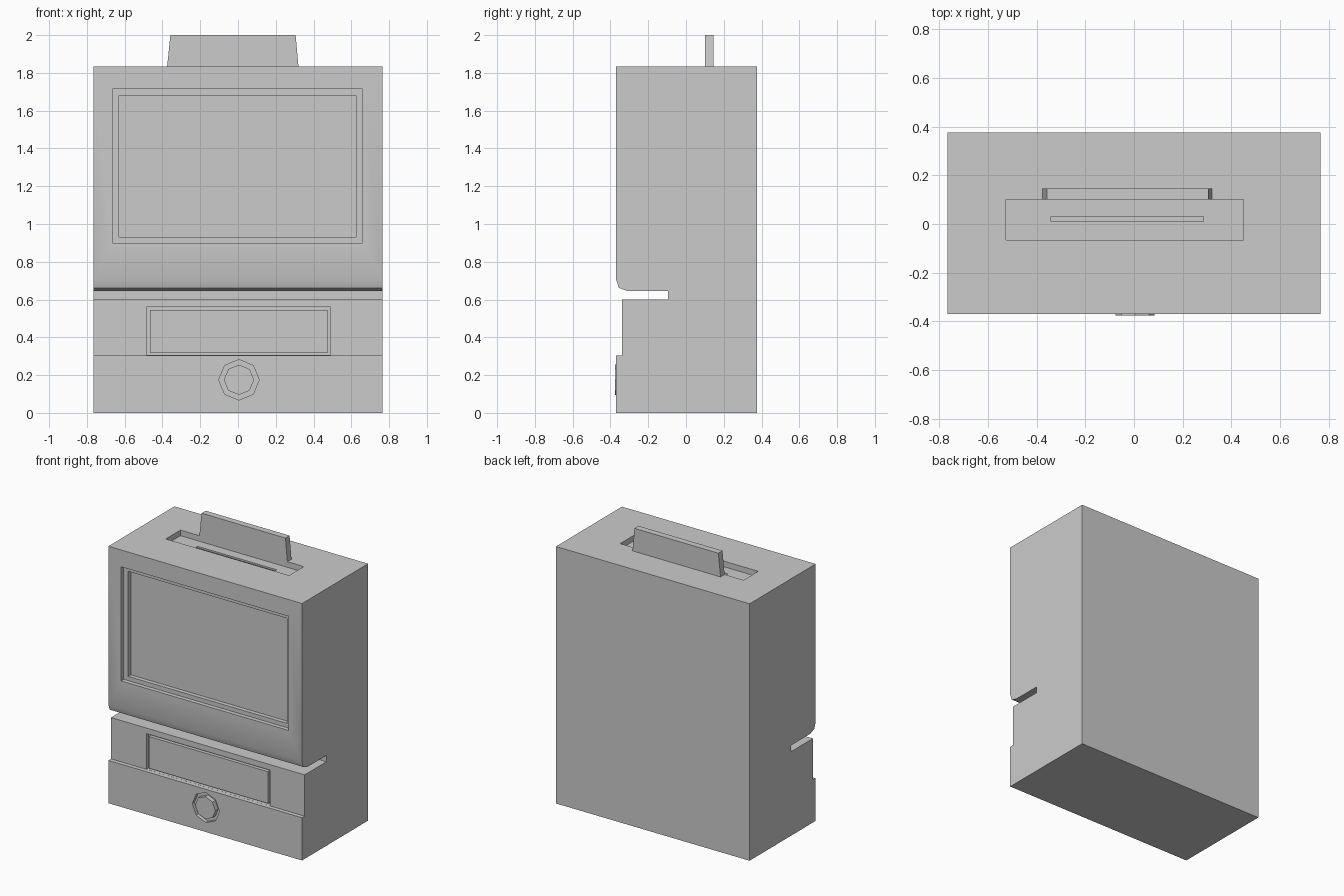
import bpy, bmesh, math

if "Cube" in bpy.data.objects:
    bpy.data.objects.remove(bpy.data.objects["Cube"])


def make_object(name, bm):
    bmesh.ops.recalc_face_normals(bm, faces=bm.faces)
    mesh = bpy.data.meshes.new(name)
    bm.to_mesh(mesh)
    bm.free()
    obj = bpy.data.objects.new(name, mesh)
    bpy.context.collection.objects.link(obj)
    return obj


def prism(name, points, offset):
    """Extrude a closed outline of 3D points along offset."""
    bm = bmesh.new()
    face = bm.faces.new([bm.verts.new(p) for p in points])
    ext = bmesh.ops.extrude_face_region(bm, geom=[face])
    verts = [g for g in ext["geom"] if isinstance(g, bmesh.types.BMVert)]
    bmesh.ops.translate(bm, verts=verts, vec=offset)
    if not any(face.calc_center_median() == f.calc_center_median() for f in bm.faces if f != face):
        pass
    return make_object(name, bm)


def box(name, x, y, z):
    pts = [(x[0], y[0], z[0]), (x[1], y[0], z[0]), (x[1], y[0], z[1]), (x[0], y[0], z[1])]
    return prism(name, pts, (0, y[1] - y[0], 0))


def octagon(name, radius, y0, y1):
    pts = [(0.005 + radius * math.cos(i * math.pi / 4), y0,
            0.175 + radius * math.sin(i * math.pi / 4)) for i in range(8)]
    return prism(name, pts, (0, y1 - y0, 0))


def cut(target, cutter):
    cutter.hide_render = True
    mod = target.modifiers.new("cut", 'BOOLEAN')
    mod.operation = 'DIFFERENCE'
    mod.solver = 'EXACT'
    mod.object = cutter
    bpy.context.view_layer.objects.active = target
    bpy.ops.object.modifier_apply(modifier=mod.name)
    bpy.data.objects.remove(cutter)


# Cabinet: side profile (y, z) with rounded chin, deep gap and stepped base
profile = [(-0.37, 0), (-0.37, 0.305), (-0.34, 0.305), (-0.34, 0.60), (-0.095, 0.60),
           (-0.095, 0.645), (-0.31, 0.645), (-0.355, 0.662), (-0.37, 0.705),
           (-0.37, 1.835), (0.375, 1.835), (0.375, 0)]
body = prism("cabinet", [(-0.765, y, z) for y, z in profile], (1.53, 0, 0))

# Stepped screen recess
cut(body, box("screen_bezel_cut", (-0.665, 0.66), (-0.45, -0.34), (0.90, 1.715)))
cut(body, box("screen_cut", (-0.63, 0.625), (-0.45, -0.31), (0.93, 1.68)))

# Top well with a narrow slot in its floor
cut(body, box("top_well_cut", (-0.525, 0.45), (-0.065, 0.10), (1.795, 1.95)))
cut(body, box("top_slot_cut", (-0.34, 0.285), (0.01, 0.03), (1.72, 1.95)))

# Grooves around the drawer panel and the dial
cut(body, box("panel_groove_cut", (-0.485, 0.49), (-0.36, -0.315), (0.3055, 0.56)))
cut(body, octagon("dial_groove_cut", 0.107, -0.45, -0.345))

# Raised parts sitting in the grooves
box("drawer_panel", (-0.465, 0.475), (-0.34, -0.315), (0.318, 0.545))
octagon("dial", 0.08, -0.376, -0.345)

# Tapered tab standing behind the top well
prism("top_tab", [(-0.375, 0.10, 1.835), (0.32, 0.10, 1.835),
                  (0.305, 0.10, 2.0), (-0.358, 0.10, 2.0)], (0, 0.046, 0))

# Soft shading on the rounded chin only
bpy.ops.object.select_all(action='DESELECT')
body.select_set(True)
bpy.context.view_layer.objects.active = body
bpy.ops.object.shade_smooth_by_angle(angle=math.radians(30))
